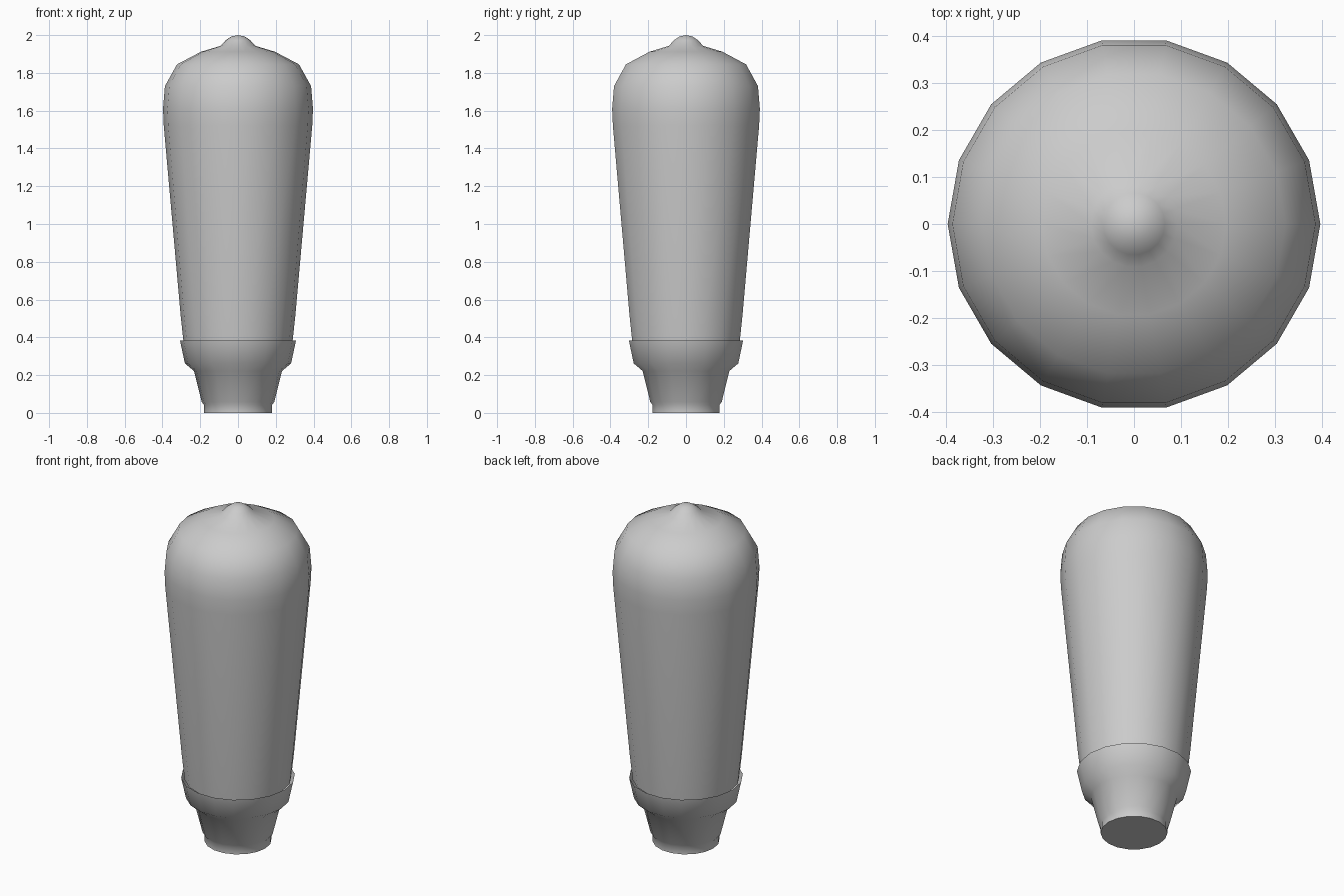
import bpy, bmesh
from math import cos, sin, tau, radians

if "Cube" in bpy.data.objects:
    bpy.data.objects.remove(bpy.data.objects["Cube"])

SIDES = 18


def lathe(name, profile, angle):
    """Revolve (radius, z) points, listed bottom to top; radius 0 makes a pole."""
    bm = bmesh.new()
    rings = []
    for r, z in profile:
        n = SIDES if r > 0 else 1
        rings.append([bm.verts.new((r * cos(tau * i / SIDES), r * sin(tau * i / SIDES), z))
                      for i in range(n)])
    for a, b in zip(rings, rings[1:]):
        for i in range(SIDES):
            j = (i + 1) % SIDES
            if len(a) == 1:
                bm.faces.new((a[0], b[j], b[i]))
            elif len(b) == 1:
                bm.faces.new((a[i], a[j], b[0]))
            else:
                bm.faces.new((a[i], a[j], b[j], b[i]))
    mesh = bpy.data.meshes.new(name)
    bm.to_mesh(mesh)
    bm.free()
    obj = bpy.data.objects.new(name, mesh)
    bpy.context.collection.objects.link(obj)
    bpy.ops.object.select_all(action='DESELECT')
    obj.select_set(True)
    bpy.context.view_layer.objects.active = obj
    bpy.ops.object.shade_smooth_by_angle(angle=radians(angle))
    return obj


# Tapered bulb with shoulder and small tip
lathe("glass_bulb", [
    (0.288, 0.37), (0.304, 0.52), (0.393, 1.52), (0.397, 1.61),
    (0.387, 1.73), (0.323, 1.845), (0.196, 1.912), (0.092, 1.943),
    (0.066, 1.972), (0.035, 1.993), (0, 2.0)], 60)

# Open-topped stepped socket with a flat closed bottom
lathe("socket_cup", [
    (0, 0), (0.18, 0), (0.18, 0.042), (0.192, 0.058),
    (0.233, 0.222), (0.281, 0.262), (0.307, 0.383)], 60)
